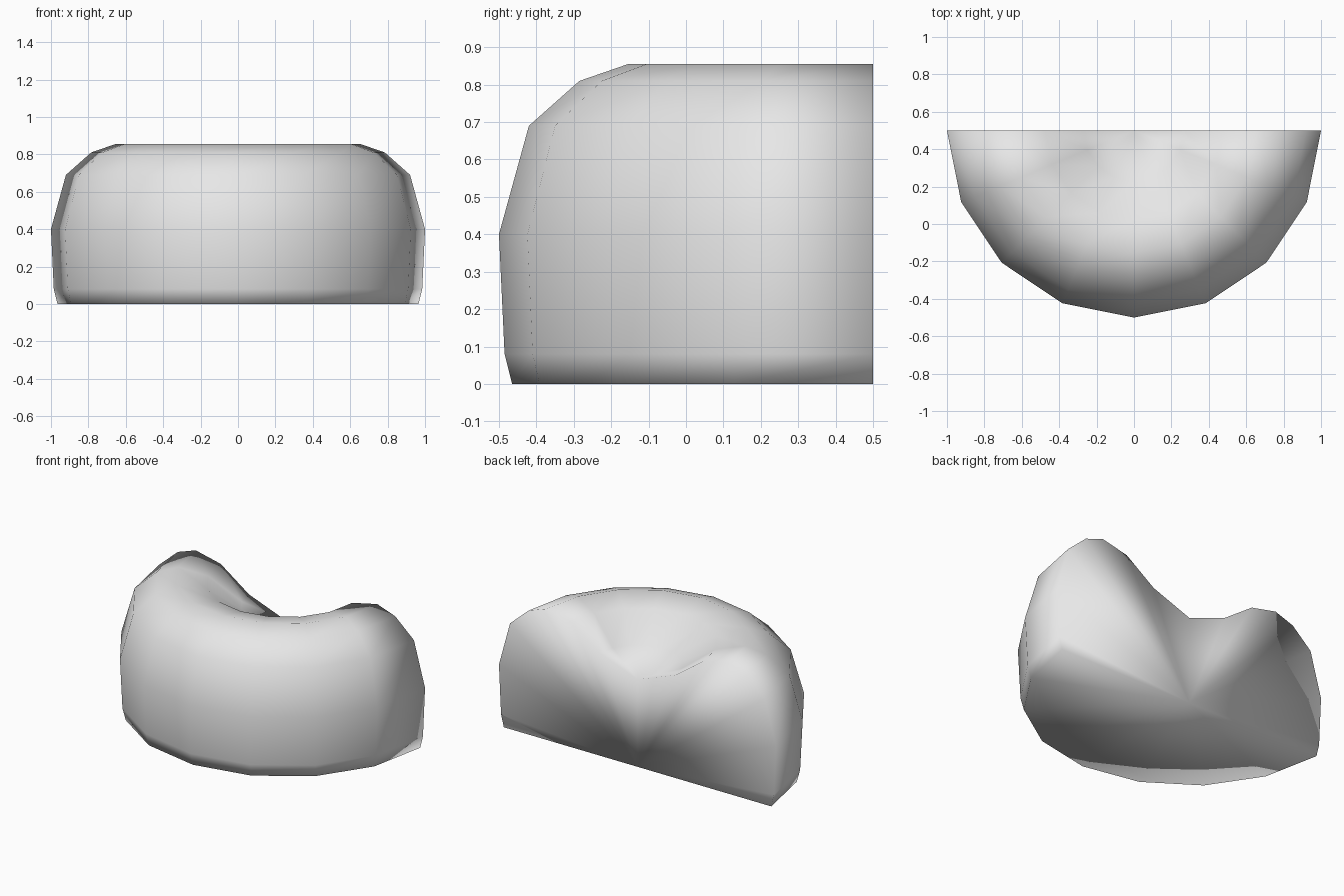
import bpy
import bmesh
from math import pi
from mathutils import Vector

if "Cube" in bpy.data.objects:
    bpy.data.objects.remove(bpy.data.objects["Cube"], do_unlink=True)

# Single light grey material
GREY = (0.8, 0.8, 0.8, 1.0)
mat = bpy.data.materials.new("light grey")
mat.use_nodes = True
mat.diffuse_color = GREY
mat.node_tree.nodes["Principled BSDF"].inputs["Base Color"].default_value = GREY

# Cross-section (radius, height): from base centre, around the rim, to the dimple
PROFILE = [(0, 0), (0.965, 0), (0.985, 0.08), (1, 0.4), (0.92, 0.69),
           (0.785, 0.81), (0.655, 0.855), (0.475, 0.815), (0.27, 0.67), (0, 0.57)]
AXIS = Vector((0, 0.5, 0))

# Half-turn lathe of the cross-section
bm = bmesh.new()
verts = [bm.verts.new((-r, AXIS.y, z)) for r, z in PROFILE]
edges = [bm.edges.new(pair) for pair in zip(verts, verts[1:])]
bmesh.ops.spin(bm, geom=verts + edges, cent=AXIS, axis=(0, 0, 1),
               angle=pi, steps=8)
bmesh.ops.remove_doubles(bm, verts=bm.verts[:], dist=0.0005)

# Flat back, fanned out from the middle of the base
hub = min(bm.verts, key=lambda v: (v.co - AXIS).length)
for edge in [e for e in bm.edges if e.is_boundary and hub not in e.verts]:
    bm.faces.new((hub, *edge.verts))
bmesh.ops.recalc_face_normals(bm, faces=bm.faces[:])
for face in bm.faces:
    face.smooth = True

mesh = bpy.data.meshes.new("half_cushion")
bm.to_mesh(mesh)
bm.free()
mesh.materials.append(mat)
cushion = bpy.data.objects.new("half_cushion", mesh)
bpy.context.collection.objects.link(cushion)
